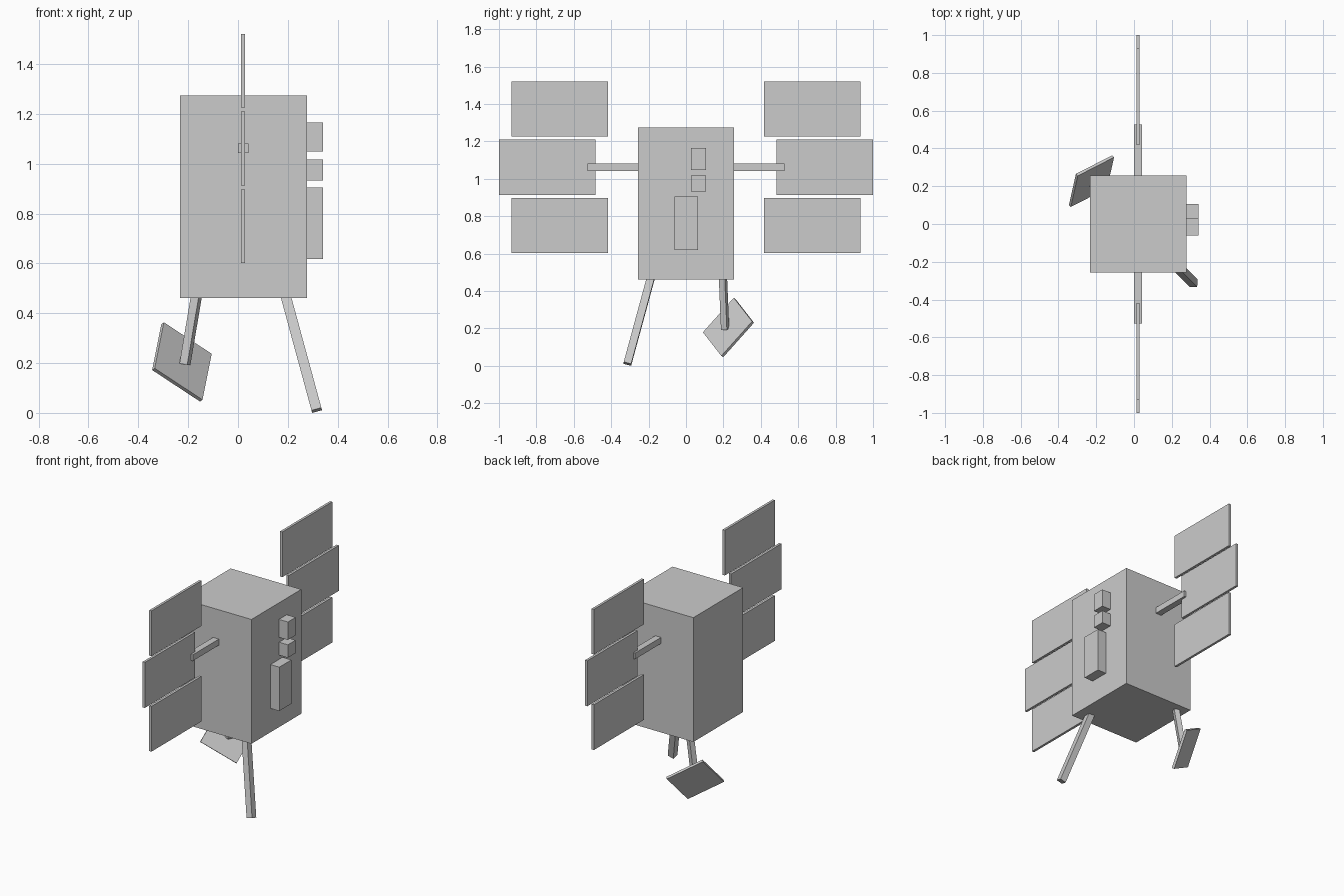
import bpy
from mathutils import Vector, Matrix, Euler
from math import radians

if "Cube" in bpy.data.objects:
    bpy.data.objects.remove(bpy.data.objects["Cube"])


def box(name, size, matrix):
    """Cuboid of the given size placed by a matrix."""
    bpy.ops.mesh.primitive_cube_add(size=1)
    ob = bpy.context.object
    ob.name = name
    ob.data.transform(Matrix.Diagonal((*size, 1)))
    ob.matrix_world = matrix
    return ob


def span(name, x, y, z):
    """Axis-aligned cuboid from min/max ranges."""
    lo, hi = Vector((x[0], y[0], z[0])), Vector((x[1], y[1], z[1]))
    return box(name, hi - lo, Matrix.Translation((lo + hi) / 2))


# Main body
span("body", (-0.233, 0.277), (-0.257, 0.257), (0.462, 1.273))

# Instrument boxes on the right side
span("upper_instrument", (0.27, 0.341), (0.027, 0.107), (1.048, 1.165))
span("middle_instrument", (0.27, 0.341), (0.027, 0.107), (0.932, 1.016))
span("lower_instrument", (0.27, 0.341), (-0.061, 0.064), (0.618, 0.904))

# Solar wings: an arm and three panels on each side
panels = [("top", 0.417, 0.932, 1.225, 1.52),
          ("middle", 0.483, 1.0, 0.913, 1.21),
          ("bottom", 0.417, 0.932, 0.602, 0.897)]
for side, s in (("front", -1), ("back", 1)):
    span(f"{side}_wing_arm", (0.0, 0.042), sorted((s * 0.24, s * 0.526)), (1.042, 1.082))
    for label, y0, y1, z0, z1 in panels:
        span(f"{side}_{label}_panel", (0.012, 0.028), sorted((s * y0, s * y1)), (z0, z1))

# Slanted antenna rod at the front right corner
rot = Euler((radians(-14.7), radians(-15.2), 0)).to_matrix().to_4x4()
length = 0.52
foot = Vector((0.316, -0.313, 0.0105))
box("antenna_rod", (0.041, 0.041, length),
    Matrix.Translation(foot) @ rot @ Matrix.Translation((0, 0, length / 2)))

# Dish strut at the back left corner, twisted about its axis
tip = Vector((-0.213, 0.209, 0.195))
up = Vector((0.045, -0.011, 0.267)).normalized()
swing = Vector((0, 0, 1)).rotation_difference(up).to_matrix().to_4x4()
length = 0.33
box("dish_strut", (0.034, 0.034, length),
    Matrix.Translation(tip) @ swing @ Matrix.Rotation(radians(-22), 4, 'Z')
    @ Matrix.Translation((0, 0, length / 2)))

# Square dish plate, tilted to face down and outward
u = Vector((0.193, 0.099, -0.127)).normalized()
n = u.cross(Vector((-0.042, -0.17, -0.185))).normalized()
v = n.cross(u)
frame = Matrix((u, v, n)).transposed().to_4x4()
box("dish_plate", (0.25, 0.25, 0.016),
    Matrix.Translation((-0.225, 0.227, 0.2045)) @ frame)
